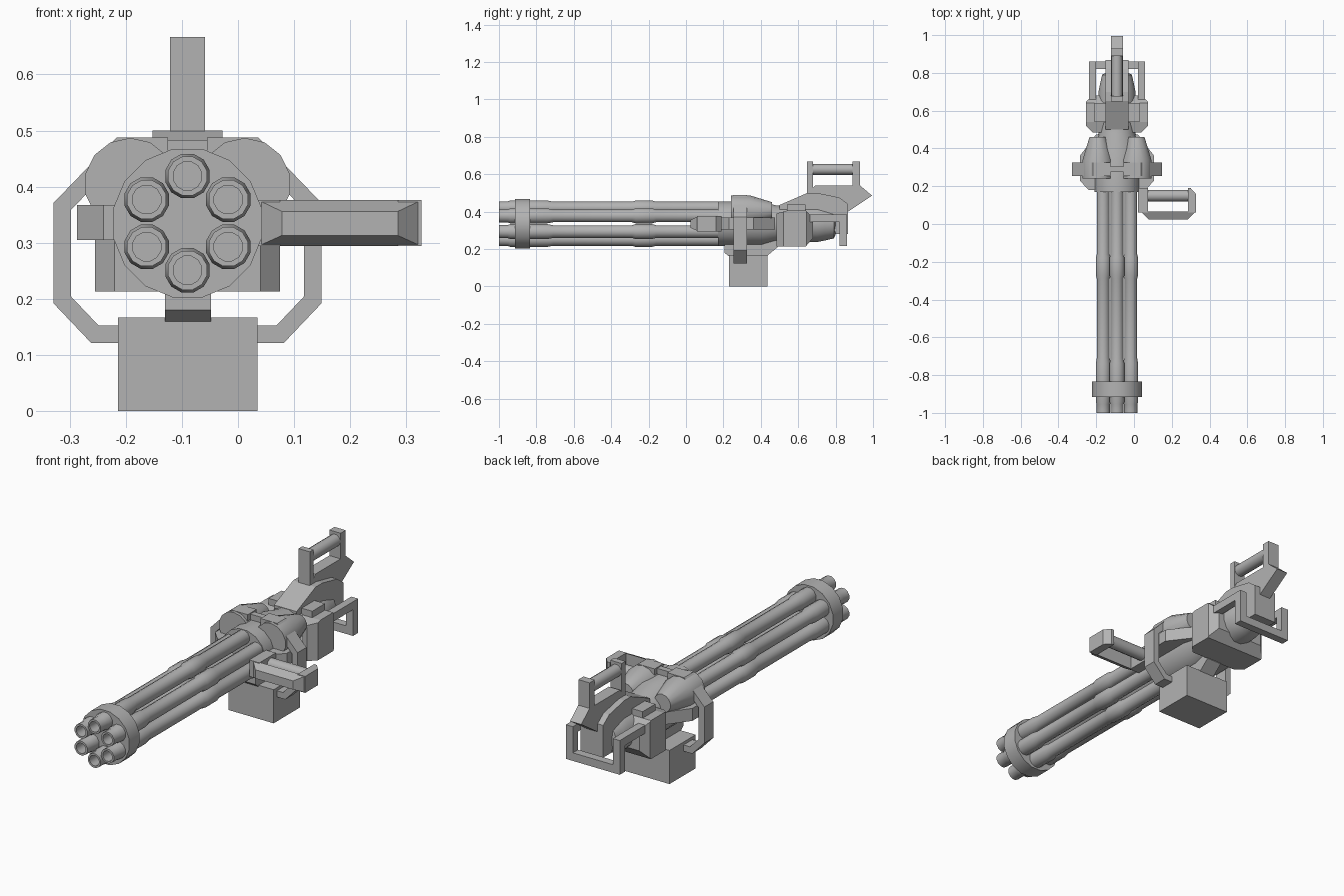
import bpy, bmesh, math
from mathutils import Vector, Matrix

cube = bpy.data.objects.get("Cube")
if cube:
    bpy.data.objects.remove(cube, do_unlink=True)

CX, CZ = -0.09, 0.335  # long axis of the barrel cluster

metal = bpy.data.materials.new("grey_metal")
metal.use_nodes = True
GREY = (0.45, 0.45, 0.45, 1)
metal.diffuse_color = GREY
metal.node_tree.nodes["Principled BSDF"].inputs["Base Color"].default_value = GREY


def finish(name, bm, smooth=False):
    bmesh.ops.recalc_face_normals(bm, faces=bm.faces)
    mesh = bpy.data.meshes.new(name)
    bm.to_mesh(mesh)
    bm.free()
    mesh.materials.append(metal)
    if smooth:
        for p in mesh.polygons:
            p.use_smooth = True
        mesh.set_sharp_from_angle(angle=math.radians(35))
    obj = bpy.data.objects.new(name, mesh)
    bpy.context.collection.objects.link(obj)
    return obj


def box(name, x, y, z):
    bm = bmesh.new()
    bmesh.ops.create_cube(bm, size=1)
    for v in bm.verts:
        v.co = [a + (b - a) * (c + 0.5) for (a, b), c in zip((x, y, z), v.co)]
    return finish(name, bm)


def prism(name, points, axis, lo, hi):
    """Extrude a 2D outline along axis x, y or z."""
    def place(p, t):
        return {"x": (t, p[0], p[1]), "y": (p[0], t, p[1]), "z": (p[0], p[1], t)}[axis]
    bm = bmesh.new()
    face = bm.faces.new([bm.verts.new(place(p, lo)) for p in points])
    ext = bmesh.ops.extrude_face_region(bm, geom=[face])
    shift = Vector(place((0, 0), hi - lo))
    bmesh.ops.translate(bm, vec=shift, verts=[g for g in ext["geom"] if isinstance(g, bmesh.types.BMVert)])
    return finish(name, bm)


def lathe(name, profile, x=CX, z=CZ, sides=16):
    """Turn (y, radius) pairs about a line parallel to y."""
    bm = bmesh.new()
    rings = []
    for y, r in profile:
        rings.append([bm.verts.new((x + r * math.cos(a), y, z + r * math.sin(a)))
                      for a in (2 * math.pi * (i + 0.5) / sides for i in range(sides))])
    for a, b in zip(rings, rings[1:]):
        for i in range(sides):
            j = (i + 1) % sides
            bm.faces.new((a[i], a[j], b[j], b[i]))
    bm.faces.new(rings[0])
    bm.faces.new(rings[-1])
    return finish(name, bm, True)


def strip(name, path, width, y0, y1):
    """Bent flat bar in the xz plane with mitred corners."""
    pts = [Vector(p) for p in path]
    left, right = [], []
    for i, p in enumerate(pts):
        dirs = [(b - a).normalized() for a, b in zip(pts[max(i - 1, 0):i + 1], pts[max(i - 1, 0) + 1:i + 2])]
        t = sum(dirs, Vector((0, 0))).normalized()
        n = Vector((-t.y, t.x))
        n *= width / 2 / max(0.5, t.dot(dirs[0]))
        left.append(p + n)
        right.append(p - n)
    return prism(name, left + right[::-1], "y", y0, y1)


# Barrels: six stepped tubes with hollow muzzles
barrel = [(-0.9, 0.026), (-1, 0.026), (-1, 0.036), (-0.955, 0.036), (-0.94, 0.041),
          (-0.74, 0.041), (-0.71, 0.035), (-0.29, 0.035), (-0.27, 0.041),
          (-0.18, 0.041), (-0.16, 0.035), (0.2, 0.035)]
for i in range(6):
    a = math.radians(30 + 60 * i)
    lathe(f"barrel_{i + 1}", barrel, CX + 0.084 * math.cos(a), CZ + 0.084 * math.sin(a), 12)
lathe("muzzle_clamp", [(-0.915, 0.135), (-0.835, 0.135)])

# Receiver drum and motor
lathe("receiver_drum", [(0.17, 0.122), (0.4, 0.122), (0.48, 0.1), (0.55, 0.1)])
lathe("rear_motor", [(0.5, 0.1), (0.7, 0.1), (0.74, 0.092), (0.79, 0.08), (0.8, 0.06)])

# Mirrored side parts of the receiver
for side, s in (("right", -1), ("left", 1)):
    def mx(d):
        return CX + s * d
    lathe(f"{side}_lobe", [(0.24, 0.082), (0.34, 0.082), (0.46, 0.045)], mx(0.102), 0.405, 14)
    prism(f"{side}_side_boss", [(mx(0.05), 0.18), (mx(0.15), 0.18), (mx(0.197), 0.23),
                                (mx(0.197), 0.36), (mx(0.11), 0.475), (mx(0.05), 0.475)],
          "z", 0.305, 0.367)
    strip(f"{side}_bracket", [(mx(0.035), 0.472), (mx(0.12), 0.472), (mx(0.223), 0.365),
                              (mx(0.223), 0.198), (mx(0.165), 0.137), (mx(0.11), 0.137)],
          0.031, 0.255, 0.325)
    box(f"{side}_top_block", sorted((mx(0.06), mx(0.12))), (0.54, 0.64), (0.38, 0.437))
    # Rear guard arms
    xs = sorted((mx(0.11), mx(0.148)))
    box(f"{side}_guard_arm", xs, (0.65, 0.86), (0.345, 0.385))
    box(f"{side}_guard_drop", xs, (0.82, 0.86), (0.215, 0.345))
box("bracket_link", (CX - 0.04, CX + 0.04), (0.275, 0.305), (0.455, 0.483))
box("rear_guard_bar", (CX - 0.11, CX + 0.11), (0.82, 0.86), (0.215, 0.255))

# Rear housing: chamfered block, tapered toward its outer faces
house = prism("rear_housing", [(0.485, 0.213), (0.64, 0.213), (0.68, 0.26), (0.68, 0.365),
                               (0.64, 0.405), (0.54, 0.405), (0.485, 0.39)], "x", CX - 0.165, CX + 0.165)
bm = bmesh.new()
bm.from_mesh(house.data)
ends = [e for e in bm.edges if all(abs(abs(v.co.x - CX) - 0.165) < 0.001 for v in e.verts)
        and abs(e.verts[0].co.x - e.verts[1].co.x) < 0.001
        and (max(v.co.y for v in e.verts) < 0.49 or min(v.co.y for v in e.verts) > 0.67)]
bmesh.ops.bevel(bm, geom=ends, offset=0.035, segments=1, affect="EDGES")
bm.to_mesh(house.data)
bm.free()

# Top spine and carrying handle
prism("top_spine", [(0.5, 0.35), (0.5, 0.435), (0.65, 0.5), (0.7, 0.5), (0.82, 0.475),
                    (0.867, 0.44), (0.867, 0.28), (0.8, 0.28), (0.78, 0.35)], "x", CX - 0.062, CX + 0.062)
prism("handle_base", [(0.65, 0.42), (0.65, 0.49), (0.69, 0.54), (0.93, 0.54), (0.995, 0.485),
                      (0.867, 0.4)], "x", CX - 0.031, CX + 0.031)
for name, y in (("front", (0.648, 0.678)), ("rear", (0.89, 0.93))):
    box(f"handle_{name}_post", (CX - 0.031, CX + 0.031), y, (0.48, 0.667))
lathe("handle_bar", [(0.66, 0.03), (0.91, 0.03)], CX, 0.625, 12)

# Ammunition box and feed neck
box("ammo_box", (-0.214, 0.035), (0.23, 0.435), (0, 0.167))
prism("feed_neck", [(0.23, 0.16), (0.43, 0.16), (0.49, 0.21), (0.49, 0.25), (0.205, 0.25), (0.205, 0.18)],
      "x", -0.13, -0.048)

# Side grip: a closed frame around a round bar
box("grip_inner_post", (0.02, 0.075), (0.06, 0.19), (0.294, 0.376))
prism("grip_outer_post", [(0.285, 0.06), (0.327, 0.06), (0.327, 0.16), (0.3, 0.19), (0.285, 0.19)],
      "z", 0.294, 0.376)
front = box("grip_front_guard", (0.036, 0.327), (0.025, 0.066), (0.294, 0.376))
for v in front.data.vertices:
    if v.co.y < 0.04:
        v.co.x = 0.078 if v.co.x < 0.1 else 0.285
        v.co.z = 0.313 if v.co.z < 0.33 else 0.356
bar = lathe("grip_bar", [(-0.12, 0.031), (0.12, 0.031)], 0, 0, 12)
bar.data.transform(Matrix.Translation((0.18, 0.15, CZ)) @ Matrix.Rotation(math.pi / 2, 4, "Z"))
